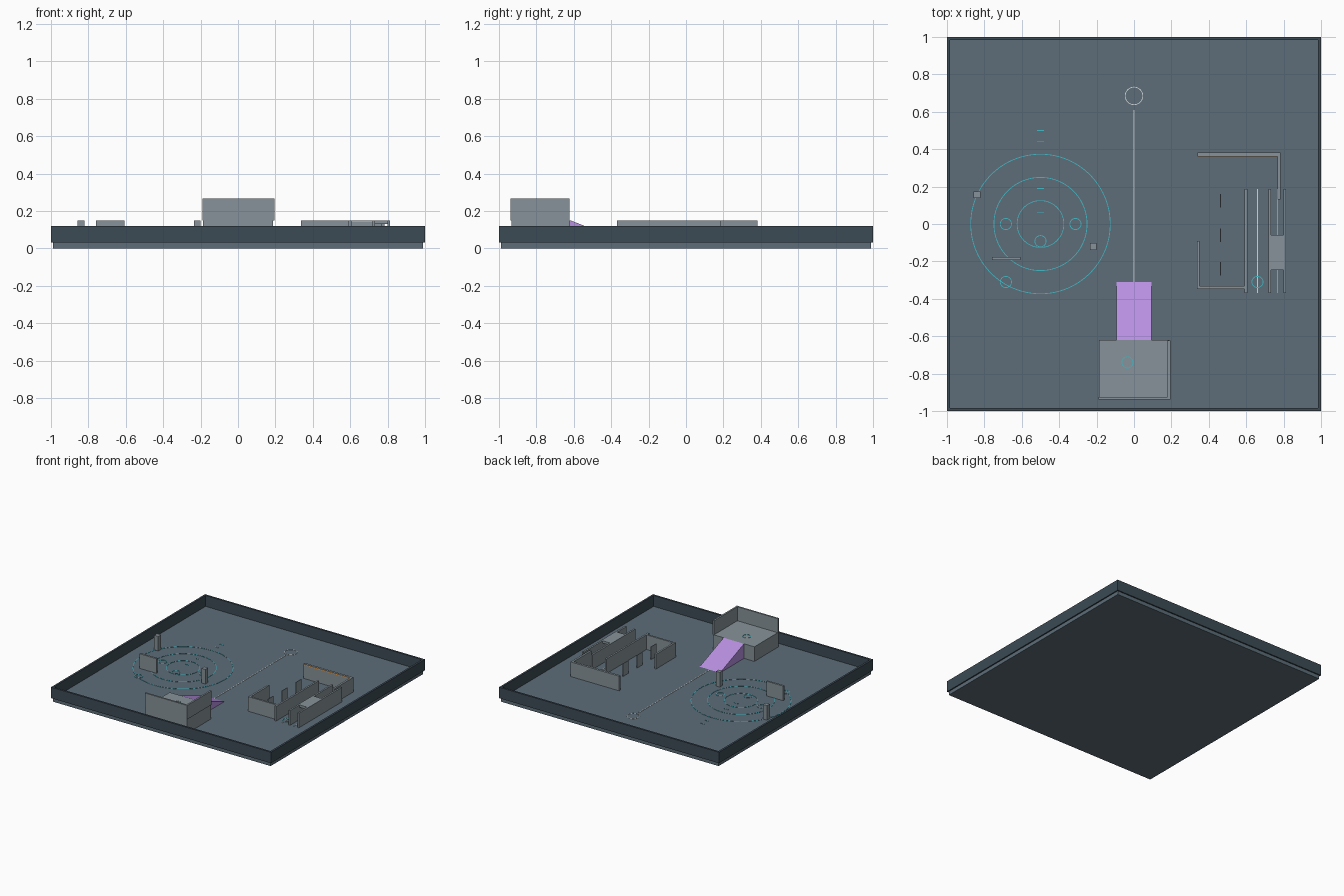
import bpy, bmesh, math

if "Cube" in bpy.data.objects:
    bpy.data.objects.remove(bpy.data.objects["Cube"])


def material(name, rgb):
    m = bpy.data.materials.new(name)
    m.diffuse_color = (*rgb, 1)
    m.use_nodes = True
    m.node_tree.nodes["Principled BSDF"].inputs["Base Color"].default_value = m.diffuse_color
    return m


FLOOR = material("floor_slate", (0.11, 0.155, 0.19))
DARK = material("border_dark", (0.045, 0.07, 0.09))
GREY = material("wall_grey", (0.24, 0.29, 0.32))
PURPLE = material("ramp_purple", (0.48, 0.28, 0.75))
CYAN = material("marking_cyan", (0.05, 0.5, 0.58))
WHITE = material("marking_white", (0.65, 0.7, 0.72))
ORANGE = material("trim_orange", (0.8, 0.35, 0.08))
Z = 0.03      # floor level
TOP = 0.15    # wall top
MARK = 0.002  # thickness of floor markings


def finish(name, bm, mat):
    bmesh.ops.recalc_face_normals(bm, faces=bm.faces)
    mesh = bpy.data.meshes.new(name)
    bm.to_mesh(mesh)
    bm.free()
    mesh.materials.append(mat)
    ob = bpy.data.objects.new(name, mesh)
    bpy.context.collection.objects.link(ob)
    return ob


def box(name, x0, x1, y0, y1, z0=Z, z1=TOP, mat=GREY):
    bm = bmesh.new()
    bmesh.ops.create_cube(bm, size=1)
    for v in bm.verts:
        v.co = (x1 if v.co.x > 0 else x0, y1 if v.co.y > 0 else y0, z1 if v.co.z > 0 else z0)
    return finish(name, bm, mat)


def prism(name, outline, height, z, mat):
    """Extrude a plan outline upwards."""
    bm = bmesh.new()
    f = bm.faces.new([bm.verts.new((x, y, z)) for x, y in outline])
    r = bmesh.ops.extrude_face_region(bm, geom=[f])
    for v in r["geom"]:
        if isinstance(v, bmesh.types.BMVert):
            v.co.z += height
    return finish(name, bm, mat)


def ring(name, x, y, r, mat=CYAN, z=Z, w=0.004, n=64):
    """Flat annulus of width w lying on level z."""
    bm = bmesh.new()
    section = [(r - w / 2, z), (r + w / 2, z), (r + w / 2, z + MARK), (r - w / 2, z + MARK)]
    loops = []
    for i in range(n):
        a = 2 * math.pi * i / n
        loops.append([bm.verts.new((x + q * math.cos(a), y + q * math.sin(a), h)) for q, h in section])
    for i in range(n):
        a, b = loops[i], loops[(i + 1) % n]
        for k in range(4):
            bm.faces.new((a[k], a[(k + 1) % 4], b[(k + 1) % 4], b[k]))
    return finish(name, bm, mat)


# Floor slab and surrounding border walls
box("floor_slab", -0.99, 0.99, -0.99, 0.99, 0, Z, FLOOR)
T = 0.016
for s, side in ((-1, "a"), (1, "b")):
    lo, hi = sorted((s, s * (1 - T)))
    box("border_wall_x_" + side, lo, hi, -1, 1, Z, 0.12, DARK)
    box("border_wall_y_" + side, -1 + T, 1 - T, lo, hi, Z, 0.12, DARK)

# Raised platform with parapets on two sides
box("platform", -0.187, 0.187, -0.932, -0.62)
prism("platform_parapet", [(-0.19, -0.938), (0.194, -0.938), (0.194, -0.622), (0.18, -0.622),
                           (0.18, -0.924), (-0.19, -0.924)], 0.265 - TOP, TOP, GREY)

# Ramp wedge
bm = bmesh.new()
sides = [[bm.verts.new((x, y, z)) for y, z in ((-0.62, Z), (-0.31, Z), (-0.62, TOP))] for x in (-0.093, 0.093)]
for s in sides:
    bm.faces.new(s)
for k in range(3):
    j = (k + 1) % 3
    bm.faces.new((sides[0][k], sides[0][j], sides[1][j], sides[1][k]))
finish("ramp", bm, PURPLE)

# Obstacles in the target area
for i, (x, y) in enumerate(((-0.84, 0.156), (-0.218, -0.12))):
    box(f"pillar_{i}", x - 0.018, x + 0.018, y - 0.018, y + 0.018)
box("cover_wall", -0.76, -0.607, -0.192, -0.176)

# L-shaped corner walls
prism("corner_wall_back", [(0.34, 0.364), (0.766, 0.364), (0.766, 0.13), (0.782, 0.13),
                           (0.782, 0.382), (0.34, 0.382)], TOP - Z, Z, GREY)
prism("corner_wall_front", [(0.336, -0.347), (0.595, -0.347), (0.595, -0.332), (0.351, -0.332),
                            (0.351, -0.09), (0.336, -0.09)], TOP - Z, Z, GREY)
box("corner_wall_trim", 0.34, 0.766, 0.362, 0.364, 0.14, 0.147, ORANGE)

# Parallel lane walls with a low tunnel roof
for i, x in enumerate((0.599, 0.726, 0.806)):
    box(f"lane_wall_{i}", x - 0.007, x + 0.007, -0.37, 0.188)
box("tunnel_roof", 0.733, 0.799, -0.247, -0.06, 0.13, TOP)

# Thin standing panels
for i, y in enumerate((0.125, -0.06, -0.24)):
    box(f"thin_panel_{i}", 0.461, 0.465, y - 0.036, y + 0.036, Z, 0.135)

# Floor markings
for i, r in enumerate((0.125, 0.249, 0.373)):
    ring(f"target_ring_{i}", -0.5, 0, r, n=96)
for i, (x, y) in enumerate(((-0.685, 0), (-0.313, 0), (-0.5, -0.092), (-0.685, -0.31), (0.66, -0.31))):
    ring(f"station_ring_{i}", x, y, 0.03, n=32)
ring("platform_ring", -0.035, -0.74, 0.03, z=TOP, n=32)
ring("start_ring", 0, 0.685, 0.047, WHITE, n=48)
box("centre_line", -0.003, 0.003, -0.31, 0.61, Z, Z + MARK, WHITE)
for i, x in enumerate((0.66, 0.766)):
    box(f"lane_line_{i}", x - 0.002, x + 0.002, -0.37, 0.188, Z, Z + MARK, WHITE)
for i, y in enumerate((0.5, 0.44, 0.19, 0.063)):
    box(f"range_tick_{i}", -0.518, -0.482, y - 0.002, y + 0.002, Z, Z + MARK, CYAN)
